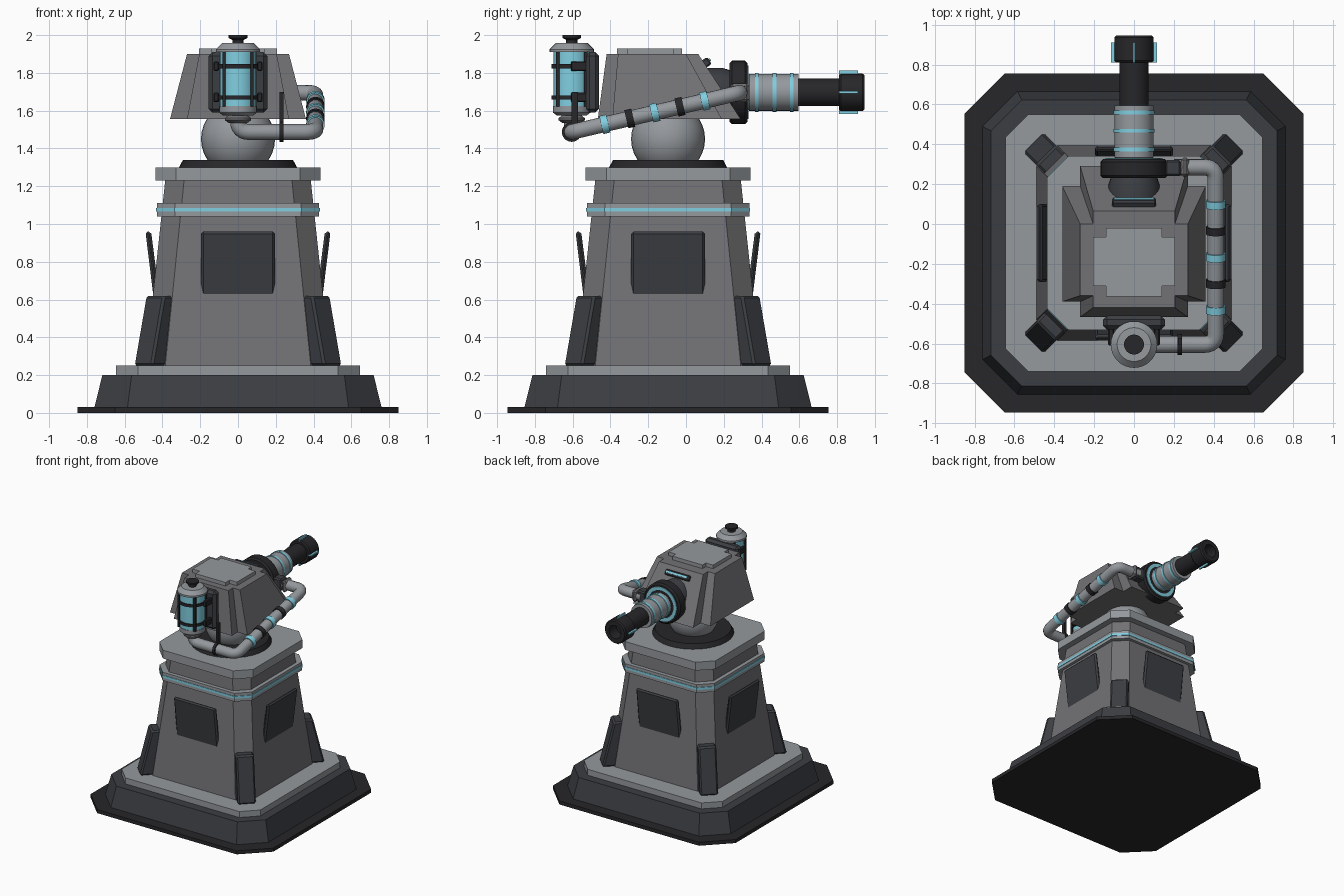
import bpy, bmesh
from math import pi, cos, sin, radians
from mathutils import Vector, Matrix

if "Cube" in bpy.data.objects:
    bpy.data.objects.remove(bpy.data.objects["Cube"])

CY = -0.095      # centre of the pedestal in y
GZ = 1.697       # gun axis height


def material(name, r, g, b):
    m = bpy.data.materials.new(name)
    m.diffuse_color = (r, g, b, 1)
    m.use_nodes = True
    m.node_tree.nodes["Principled BSDF"].inputs["Base Color"].default_value = m.diffuse_color
    return m


LIGHT = material("light_grey", 0.30, 0.32, 0.34)
GREY = material("mid_grey", 0.17, 0.17, 0.18)
DARK = material("dark_grey", 0.045, 0.048, 0.055)
BLACK = material("black", 0.02, 0.02, 0.023)
CYAN = material("cyan", 0.22, 0.62, 0.75)


def finish(name, bm, mat, smooth=False, bevel=0):
    bmesh.ops.remove_doubles(bm, verts=bm.verts, dist=1e-5)
    bmesh.ops.recalc_face_normals(bm, faces=bm.faces)
    me = bpy.data.meshes.new(name)
    bm.to_mesh(me)
    bm.free()
    me.materials.append(mat)
    if smooth:
        me.polygons.foreach_set("use_smooth", [True] * len(me.polygons))
        me.set_sharp_from_angle(angle=radians(35))
    ob = bpy.data.objects.new(name, me)
    bpy.context.collection.objects.link(ob)
    if bevel:
        mod = ob.modifiers.new("bevel", 'BEVEL')
        mod.width, mod.segments = bevel, 1
    return ob


def loft(name, rings, mat, bevel=0, matrix=None):
    """Skin a stack of equal-length point rings and cap both ends."""
    bm = bmesh.new()
    vs = [[bm.verts.new(p) for p in r] for r in rings]
    n = len(vs[0])
    for a, b in zip(vs, vs[1:]):
        for i in range(n):
            j = (i + 1) % n
            bm.faces.new((a[i], a[j], b[j], b[i]))
    bm.faces.new(vs[0])
    bm.faces.new(vs[-1])
    if matrix:
        bm.transform(matrix)
    return finish(name, bm, mat, bevel=bevel)


def octagon(h, c, z):
    k = h - c
    pts = [(h, -k), (h, k), (k, h), (-k, h), (-h, k), (-h, -k), (-k, -h), (k, -h)]
    return [(x, y + CY, z) for x, y in pts]


def rect(x0, x1, y0, y1, z):
    return [(x0, y0, z), (x1, y0, z), (x1, y1, z), (x0, y1, z)]


def box(name, c, s, mat, bevel=0):
    x, y, z = (v / 2 for v in s)
    return loft(name, [rect(-x, x, -y, y, -z), rect(-x, x, -y, y, z)], mat, bevel,
                Matrix.Translation(c))


def lathe(name, profile, origin, axis, mat, n=32, closed=False):
    """Revolve (radius, height) points about an axis through origin."""
    bm = bmesh.new()
    rows = [[bm.verts.new((r * cos(2 * pi * i / n), r * sin(2 * pi * i / n), h))
             for i in range(n)] for r, h in profile]
    pairs = list(zip(rows, rows[1:])) + ([(rows[-1], rows[0])] if closed else [])
    for a, b in pairs:
        for i in range(n):
            j = (i + 1) % n
            bm.faces.new((a[i], a[j], b[j], b[i]))
    bmesh.ops.dissolve_degenerate(bm, edges=bm.edges, dist=1e-6)
    bm.transform(Matrix.Translation(origin) @ Vector(axis).to_track_quat('Z', 'Y').to_matrix().to_4x4())
    return finish(name, bm, mat, smooth=True)


def band(name, origin, axis, r_in, r_out, w, mat):
    w /= 2
    return lathe(name, [(r_in, -w), (r_out, -w), (r_out, w), (r_in, w)], origin, axis, mat, closed=True)


# Pedestal: stacked chamfered squares
loft("ground_plate", [octagon(.85, .2, 0), octagon(.85, .2, .03)], BLACK)
loft("base_skirt", [octagon(.76, .175, .03), octagon(.718, .155, .2)], DARK)
loft("base_ledge", [octagon(.645, .115, .2), octagon(.645, .115, .25)], LIGHT)
loft("pedestal_body", [octagon(.49, .105, .25), octagon(.385, .1, 1.235)], GREY)
loft("collar", [octagon(.43, .097, 1.04), octagon(.43, .097, 1.11)], LIGHT)
loft("collar_light", [octagon(.434, .098, 1.066), octagon(.434, .098, 1.086)], CYAN)
loft("top_plate", [octagon(.437, .11, 1.23), octagon(.437, .11, 1.30)], LIGHT)

# Tilted side panels and corner buttresses, repeated around the pedestal
for i in range(4):
    turn = Matrix.Translation((0, CY, 0)) @ Matrix.Rotation(i * pi / 2, 4, 'Z')
    loft(f"side_panel_{i}", [rect(-.195, .195, -.447, -.415, .61),
                             rect(-.195, .195, -.49, -.46, .96)], DARK, .012, turn)
    diag = turn @ Matrix.Rotation(pi / 4, 4, 'Z')
    loft(f"corner_buttress_{i}", [rect(-.07, .07, -.715, -.5, .25),
                                  rect(-.07, .07, -.625, -.5, .62)], DARK, .012, diag)

# Turntable and ball joint
lathe("turntable", [(0, 1.3), (.312, 1.3), (.292, 1.338), (0, 1.338)], (0, CY, 0), (0, 0, 1), BLACK)
bm = bmesh.new()
bmesh.ops.create_uvsphere(bm, u_segments=32, v_segments=16, radius=.196,
                          matrix=Matrix.Translation((0, CY, 1.45)))
finish("ball_joint", bm, LIGHT, smooth=True)


def cross(xo, xi, yb, ybi, yfi, yf, z):
    """Rectangle with notched corners."""
    right = [(xi, yb), (xi, ybi), (xo, ybi), (xo, yfi), (xi, yfi), (xi, yf)]
    return [(x, y, z) for x, y in right] + [(-x, y, z) for x, y in reversed(right)]


# Turret head
loft("turret_head", [cross(.36, .27, -.467, -.39, .19, .29, 1.555),
                     cross(.27, .205, -.42, -.36, 0, .065, 1.90)], GREY)
loft("roof_plate", [cross(.207, .14, -.365, -.31, -.065, -.02, 1.89),
                    cross(.207, .14, -.365, -.31, -.065, -.02, 1.93)], LIGHT)
v = box("visor", (0, 0, 0), (.22, .04, .045), DARK, .008)
v.location, v.rotation_euler = (0, .108, 1.855), (radians(33), 0, 0)
v = box("visor_light", (0, 0, 0), (.2, .012, .014), CYAN)
v.location, v.rotation_euler = (0, .124, 1.868), (radians(33), 0, 0)

# Gun, revolved around the y axis
G, Y = (0, 0, GZ), (0, 1, 0)
lathe("gun_mount", [(0, .1), (.13, .1), (.13, .19), (.115, .24), (0, .24)], G, Y, DARK)
lathe("mantlet", [(0, .23), (.155, .23), (.168, .243), (.168, .312), (.155, .325), (0, .325)], G, Y, BLACK)
band("mantlet_light", (0, .324, GZ), Y, .115, .142, .012, CYAN)
lathe("barrel_sleeve", [(0, .32), (.08, .32), (.098, .335), (.098, .595), (0, .595)], G, Y, LIGHT)
for i, y in enumerate((.375, .468, .56)):
    band(f"sleeve_ring_{i}", (0, y, GZ), Y, .09, .103, .02, CYAN)
lathe("barrel", [(0, .59), (.073, .59), (.073, .82), (0, .82)], G, Y, BLACK)
lathe("muzzle", [(0, .81), (.09, .81), (.099, .82), (.099, .935), (.09, .945),
                 (.055, .945), (.055, .85), (0, .85)], G, Y, BLACK)
for i in range(4):
    a = i * pi / 2
    s = (.03, .1, .012) if i % 2 == 0 else (.012, .1, .03)
    box(f"muzzle_fin_{i}", (.1 * cos(a), .86, GZ + .1 * sin(a)), s, CYAN)
box("hose_socket", (.195, .28, GZ), (.08, .08, .1), DARK, .01)

# Coolant tank on the back
T, Z = (0, -.605, 0), (0, 0, 1)
lathe("tank_glass", [(0, 1.61), (.097, 1.61), (.097, 1.92), (0, 1.92)], T, Z, CYAN)
lathe("tank_cap", [(0, 1.91), (.117, 1.91), (.117, 1.925), (.085, 1.957), (0, 1.957)], T, Z, LIGHT)
lathe("tank_knob", [(0, 1.95), (.03, 1.95), (.03, 1.975), (.05, 1.985), (.05, 2), (0, 2)], T, Z, BLACK)
lathe("tank_base", [(0, 1.575), (.08, 1.575), (.1, 1.59), (.1, 1.625), (0, 1.625)], T, Z, LIGHT)
lathe("tank_flange", [(0, 1.535), (.05, 1.535), (.07, 1.55), (.07, 1.56), (.045, 1.58), (0, 1.58)], T, Z, GREY)
box("tank_backplate", (0, -.495, 1.75), (.31, .07, .32), DARK, .02)
for i, z in enumerate((1.67, 1.835)):
    band(f"tank_band_{i}", (0, -.605, z), Z, .09, .107, .022, BLACK)
    for s in (-1, 1):
        box(f"tank_arm_{i}_{s}", (s * .115, -.55, z), (.03, .12, .05), BLACK, .006)
for i in range(4):
    a = pi / 4 + i * pi / 2
    box(f"tank_bar_{i}", (.105 * cos(a), -.605 + .105 * sin(a), 1.767), (.018, .018, .29), BLACK)

# Hose from tank to gun: straight runs with rounded corners
P = [Vector(p) for p in ((0, -.605, 1.56), (0, -.605, 1.487), (.41, -.605, 1.487),
                         (.41, .285, 1.695), (.2, .285, 1.695))]
path = [P[0]]
for a, b, c in zip(P, P[1:], P[2:]):
    p, q = b + (a - b).normalized() * .06, b + (c - b).normalized() * .06
    path += [p * (1 - t) ** 2 + b * 2 * t * (1 - t) + q * t * t for t in (k / 6 for k in range(7))]
path.append(P[-1])
cu = bpy.data.curves.new("hose", 'CURVE')
cu.dimensions, cu.bevel_depth, cu.bevel_resolution, cu.use_fill_caps = '3D', .042, 4, True
sp = cu.splines.new('POLY')
sp.points.add(len(path) - 1)
for pt, co in zip(sp.points, path):
    pt.co = (*co, 1)
cu.materials.append(LIGHT)
bpy.context.collection.objects.link(bpy.data.objects.new("hose", cu))

# Hose bands and support strap
run = P[3] - P[2]
for i, y in enumerate((-.43, -.2975, -.165, -.0325, .1)):
    pos = P[2] + run * ((y - P[2].y) / run.y)
    band(f"hose_band_{i}", pos, run, .036, .049, .038, BLACK if i % 2 else CYAN)
band("hose_clamp", (.23, -.605, 1.487), (1, 0, 0), .036, .052, .022, BLACK)
box("hose_strap", (.23, -.59, 1.6), (.02, .035, .2), BLACK)
box("hose_collar", (.255, .285, 1.695), (.04, .1, .1), GREY, .015)
